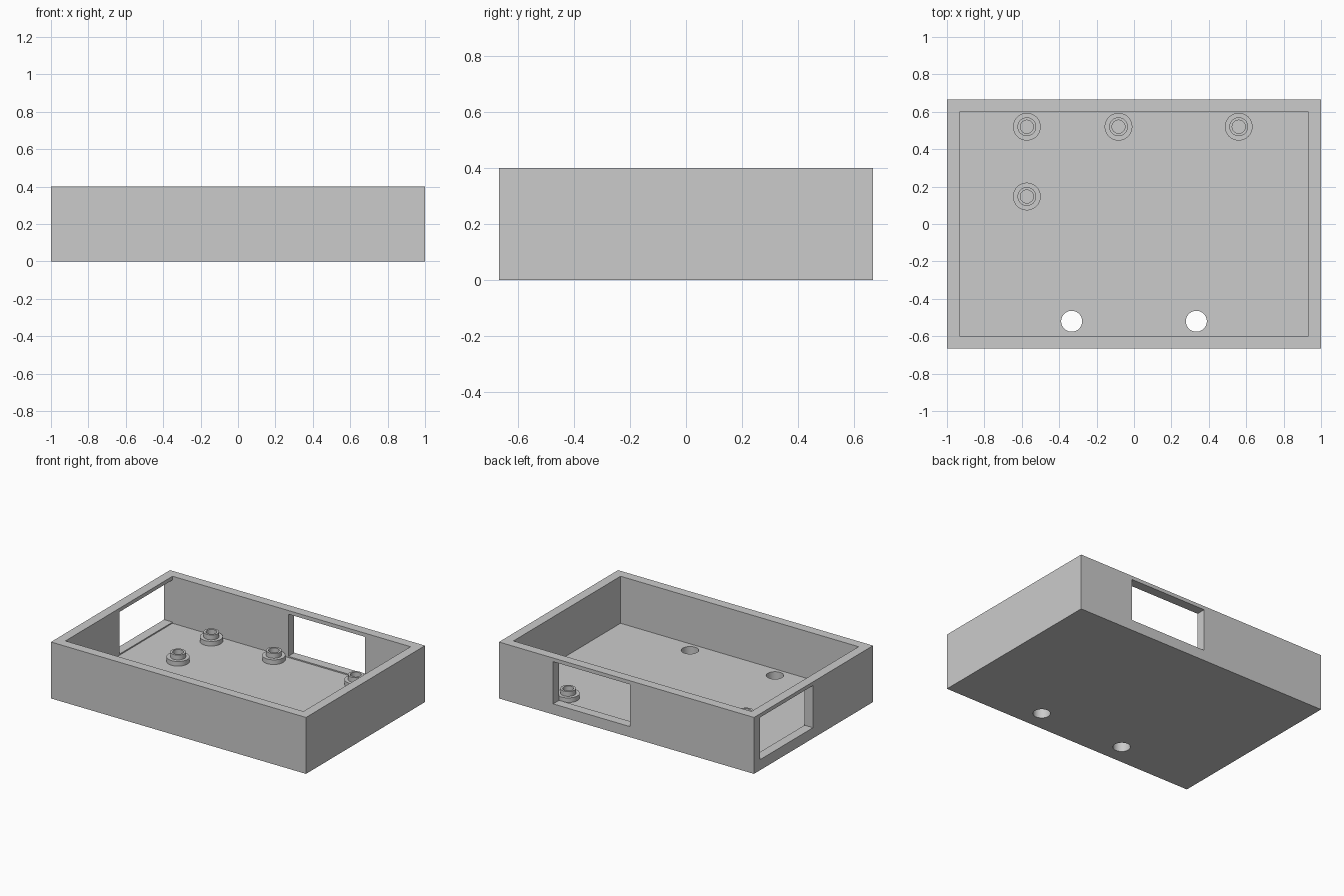
import bpy
import bmesh
from math import radians, tau
from mathutils import Matrix, Vector

if "Cube" in bpy.data.objects:
    bpy.data.objects.remove(bpy.data.objects["Cube"])

WIDTH, DEPTH, HEIGHT = 2, 4 / 3, 0.4
WALL = FLOOR = 1 / 15
INNER_X, INNER_Y = WIDTH / 2 - WALL, DEPTH / 2 - WALL
SEGMENTS = 48

grey = bpy.data.materials.new("plain grey")
grey.diffuse_color = (0.6, 0.6, 0.6, 1)
grey.use_nodes = True
grey.node_tree.nodes["Principled BSDF"].inputs["Base Color"].default_value = (0.6, 0.6, 0.6, 1)


def add_object(name, bm):
    bmesh.ops.recalc_face_normals(bm, faces=bm.faces)
    mesh = bpy.data.meshes.new(name)
    bm.to_mesh(mesh)
    bm.free()
    mesh.materials.append(grey)
    obj = bpy.data.objects.new(name, mesh)
    bpy.context.collection.objects.link(obj)
    return obj


def box(name, low, high):
    low, high = Vector(low), Vector(high)
    bm = bmesh.new()
    place = Matrix.Translation((low + high) / 2) @ Matrix.Diagonal((*(high - low), 1))
    bmesh.ops.create_cube(bm, size=1, matrix=place)
    return add_object(name, bm)


def cylinder(name, x, y, radius, height):
    bm = bmesh.new()
    bmesh.ops.create_cone(bm, cap_ends=True, segments=SEGMENTS, radius1=radius,
                          radius2=radius, depth=height, matrix=Matrix.Translation((x, y, 0)))
    return add_object(name, bm)


def select(obj):
    bpy.ops.object.select_all(action='DESELECT')
    obj.select_set(True)
    bpy.context.view_layer.objects.active = obj


def cut(obj, cutter):
    cutter.hide_render = True
    mod = obj.modifiers.new("cut", 'BOOLEAN')
    mod.operation = 'DIFFERENCE'
    mod.solver = 'EXACT'
    mod.object = cutter
    select(obj)
    bpy.ops.object.modifier_apply(modifier=mod.name)
    bpy.data.objects.remove(cutter)


# Open tray
tray = box("tray", (-WIDTH / 2, -DEPTH / 2, 0), (WIDTH / 2, DEPTH / 2, HEIGHT))
cut(tray, box("cavity", (-INNER_X, -INNER_Y, FLOOR), (INNER_X, INNER_Y, 1)))

# Openings through the back wall and the -x wall
SILL, LINTEL = 0.075, 0.374
cut(tray, box("back_opening", (-0.026, 0.55, SILL), (0.575, 0.75, LINTEL)))
cut(tray, box("side_opening", (-1.1, 0.006, SILL), (-0.9, INNER_Y, LINTEL)))

# Two round holes through the floor
for x in (-1 / 3, 1 / 3):
    cut(tray, cylinder("floor_hole", x, -0.52, 0.056, 0.3))
select(tray)
bpy.ops.object.shade_smooth_by_angle(angle=radians(30))

# Stepped mounting posts with a blind bore
STEP, TOP = FLOOR + 0.033, FLOOR + 0.067
PROFILE = [(0.074, FLOOR), (0.074, STEP), (0.05, STEP), (0.05, TOP), (0.035, TOP), (0.035, FLOOR)]


def post(name, x, y):
    bm = bmesh.new()
    verts = [bm.verts.new((r, 0, z)) for r, z in PROFILE]
    edges = [bm.edges.new(pair) for pair in zip(verts, verts[1:])]
    bmesh.ops.spin(bm, geom=verts + edges, axis=(0, 0, 1), cent=(0, 0, 0),
                   angle=tau, steps=SEGMENTS)
    bmesh.ops.remove_doubles(bm, verts=bm.verts, dist=0.0001)
    obj = add_object(name, bm)
    obj.location = (x, y, 0)
    select(obj)
    bpy.ops.object.shade_smooth_by_angle(angle=radians(30))


post("back_right_post", -0.573, 0.52)
post("back_middle_post", -0.083, 0.52)
post("back_left_post", 0.56, 0.52)
post("inner_right_post", -0.573, 0.147)
